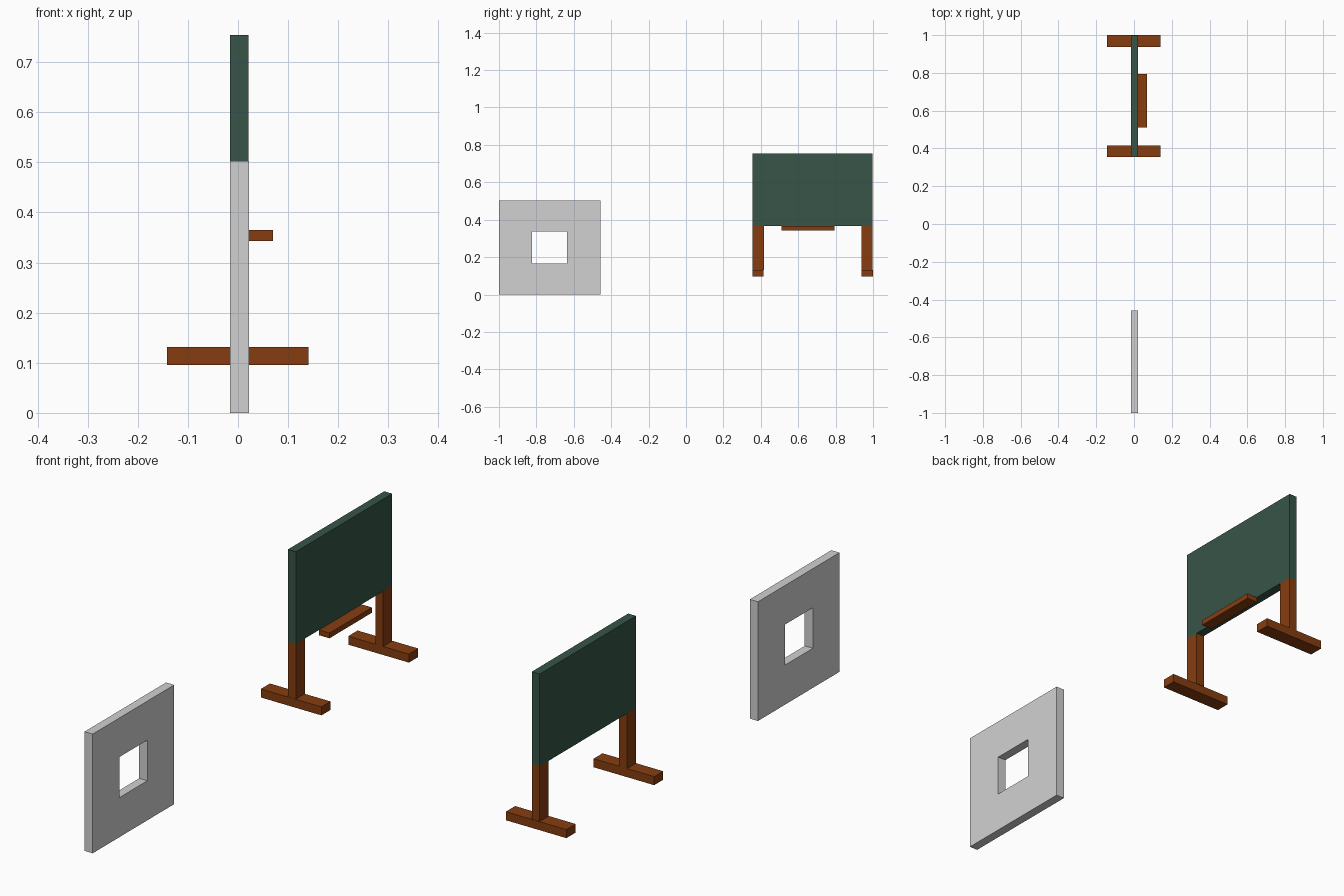
import bpy
import bmesh

if "Cube" in bpy.data.objects:
    bpy.data.objects.remove(bpy.data.objects["Cube"])


def material(name, rgb):
    m = bpy.data.materials.new(name)
    m.diffuse_color = (*rgb, 1.0)
    m.use_nodes = True
    m.node_tree.nodes["Principled BSDF"].inputs["Base Color"].default_value = m.diffuse_color
    return m


GREY = material("light_grey", (0.64, 0.64, 0.64))
GREEN = material("board_green", (0.038, 0.09, 0.064))
WOOD = material("brown_wood", (0.24, 0.047, 0.005))


def finish(name, bm, mat):
    bmesh.ops.recalc_face_normals(bm, faces=bm.faces)
    mesh = bpy.data.meshes.new(name)
    bm.to_mesh(mesh)
    bm.free()
    mesh.materials.append(mat)
    obj = bpy.data.objects.new(name, mesh)
    bpy.context.collection.objects.link(obj)
    return obj


def box(name, xs, ys, zs, mat):
    """Box spanning the given ranges on each axis."""
    bm = bmesh.new()
    bmesh.ops.create_cube(bm, size=1.0)
    for v in bm.verts:
        v.co = [r[0] if c < 0 else r[1] for c, r in zip(v.co, (xs, ys, zs))]
    return finish(name, bm, mat)


def window_panel(name, xs, outer, hole, mat):
    """Upright panel with a rectangular opening through x."""
    def corners(r):
        y0, y1, z0, z1 = r
        return [(y0, z0), (y1, z0), (y1, z1), (y0, z1)]
    bm = bmesh.new()
    ring = [[[bm.verts.new((x, y, z)) for y, z in corners(r)]
             for r in (outer, hole)] for x in xs]
    (ao, ah), (bo, bh) = ring
    for i in range(4):
        j = (i + 1) % 4
        for p, q in ((ao, ah), (bo, bh), (ao, bo), (ah, bh)):
            bm.faces.new((p[i], p[j], q[j], q[i]))
    return finish(name, bm, mat)


THICK = (-0.016, 0.021)

# Wall panel with window opening
window_panel("wall_panel", (-0.016, 0.022), (-1.0, -0.457, 0.0, 0.503),
             (-0.823, -0.636, 0.167, 0.338), GREY)

# Board and its tray
box("board", THICK, (0.356, 0.998), (0.365, 0.754), GREEN)
box("tray", (0.021, 0.07), (0.51, 0.793), (0.343, 0.365), WOOD)

# Posts and feet at both ends of the board
for side, post_y, foot_y in (("near", (0.356, 0.417), (0.355, 0.415)),
                             ("far", (0.938, 0.998), (0.938, 1.0))):
    box(side + "_post", THICK, post_y, (0.132, 0.365), WOOD)
    box(side + "_foot", (-0.142, 0.141), foot_y, (0.096, 0.132), WOOD)
